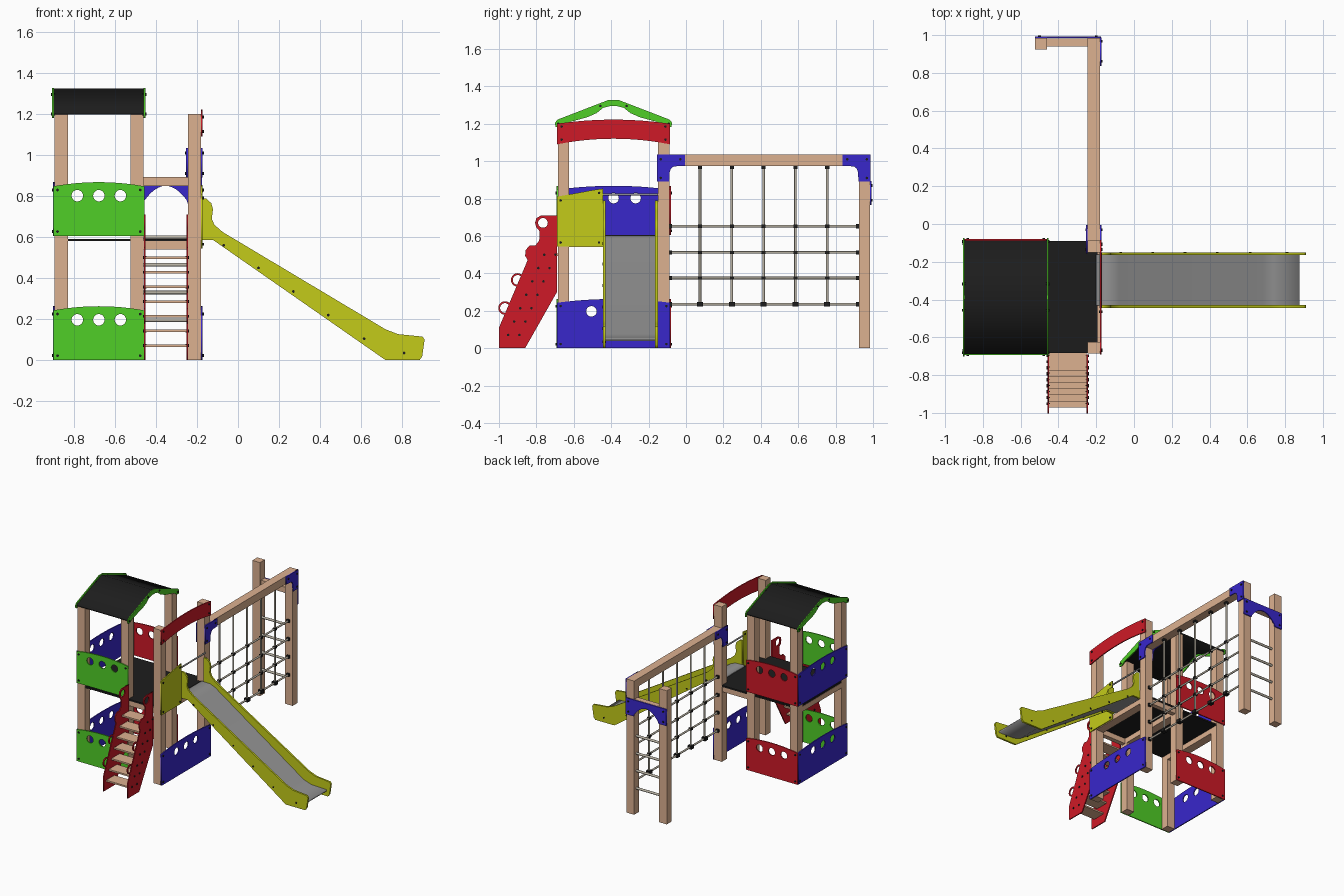
import bpy, bmesh, math
from mathutils import Matrix, Vector

if "Cube" in bpy.data.objects:
    bpy.data.objects.remove(bpy.data.objects["Cube"])


def mat(name, r, g, b):
    m = bpy.data.materials.new(name)
    m.diffuse_color = (r, g, b, 1)
    m.use_nodes = True
    m.node_tree.nodes["Principled BSDF"].inputs["Base Color"].default_value = m.diffuse_color
    return m


WOOD = mat("wood", .72, .44, .28)
GREEN = mat("green", .08, .62, .02)
RED = mat("red", .62, .01, .02)
BLUE = mat("blue", .04, .02, .6)
YELLOW = mat("yellow", .55, .6, .01)
BLACK = mat("black", .012, .012, .012)
ROPE = mat("rope", .5, .46, .38)
STEEL = mat("steel", .3, .3, .3)
round_parts = []


def add(name, me, m):
    ob = bpy.data.objects.new(name, me)
    me.materials.clear()
    me.materials.append(m)
    bpy.context.collection.objects.link(ob)
    return ob


def box(name, x, y, z, m):
    bm = bmesh.new()
    bmesh.ops.create_cube(bm, size=1)
    for v in bm.verts:
        v.co = [(a + b) / 2 + c * (b - a) for (a, b), c in zip((x, y, z), v.co)]
    me = bpy.data.meshes.new(name)
    bm.to_mesh(me)
    bm.free()
    return add(name, me, m)


def rod(name, a, b, r, m, sides=10):
    a, b = Vector(a), Vector(b)
    d = b - a
    bm = bmesh.new()
    bmesh.ops.create_cone(bm, cap_ends=True, segments=sides, radius1=r, radius2=r, depth=d.length,
                          matrix=Matrix.Translation((a + b) / 2) @ d.to_track_quat('Z', 'Y').to_matrix().to_4x4())
    me = bpy.data.meshes.new(name)
    bm.to_mesh(me)
    bm.free()
    ob = add(name, me, m)
    round_parts.append(ob)
    return ob


def circle(u, v, r, n=20):
    return [(u + r * math.cos(i * math.tau / n), v + r * math.sin(i * math.tau / n)) for i in range(n)]


def plate(name, axis, pos, loops, m, t=.008):
    """Flat board cut from outline and hole loops, standing across the x or y axis."""
    cu = bpy.data.curves.new(name, 'CURVE')
    cu.dimensions, cu.fill_mode, cu.extrude = '2D', 'BOTH', t / 2
    for pts in loops:
        s = cu.splines.new('POLY')
        s.points.add(len(pts) - 1)
        for p, (u, v) in zip(s.points, pts):
            p.co = (u, v, 0, 1)
        s.use_cyclic_u = True
    tmp = bpy.data.objects.new(name, cu)
    bpy.context.collection.objects.link(tmp)
    bpy.context.view_layer.update()
    me = bpy.data.meshes.new_from_object(tmp.evaluated_get(bpy.context.evaluated_depsgraph_get()))
    bpy.data.objects.remove(tmp)
    if axis == 'x':
        me.transform(Matrix(((0, 0, 1, pos), (1, 0, 0, 0), (0, 1, 0, 0), (0, 0, 0, 1))))
    else:
        me.transform(Matrix(((1, 0, 0, 0), (0, 0, -1, pos), (0, 1, 0, 0), (0, 0, 0, 1))))
    bm = bmesh.new()
    bm.from_mesh(me)
    bmesh.ops.remove_doubles(bm, verts=bm.verts, dist=1e-5)
    bmesh.ops.recalc_face_normals(bm, faces=bm.faces)
    bm.to_mesh(me)
    bm.free()
    return add(name, me, m)


def bolts(axis, pos, pts):
    for u, v in pts:
        a, b = [((pos + s, u, v) if axis == 'x' else (u, pos + s, v)) for s in (-.009, .009)]
        rod("bolt", a, b, .007, BLACK, 8)


def arc(u0, u1, v, rise, n=12):
    return [(u0 + (u1 - u0) * i / n, v + rise * (1 - (2 * i / n - 1) ** 2)) for i in range(n + 1)]


def panel(name, axis, pos, u0, u1, z0, m, step):
    """Safety panel with curved top and three round holes."""
    c = (u0 + u1) / 2
    loops = [[(u0, z0), (u1, z0)] + arc(u1, u0, z0 + .243, .02)]
    loops += [circle(c + k * step, z0 + .197, .028) for k in (-1, 0, 1)]
    plate(name, axis, pos, loops, m)
    bolts(axis, pos, [(u, v) for u in (u0 + .02, u1 - .02) for v in (z0 + .022, z0 + .225)])


# Posts
F, B, END = (-.685, -.625), (-.15, -.088), (.925, .985)
XL, XM, XR = (-.895, -.83), (-.525, -.46), (-.245, -.18)
for x in (XL, XM, XR):
    for y in (F, B):
        box("tower_post", x, y, (0, 1.2), WOOD)
for x in (XM, XR):
    box("end_post", x, END, (0, 1.035), WOOD)

# Platform and its beams
box("platform", (-.893, -.193), (-.683, -.09), (.58, .592), BLACK)
for x in (XL, XM, XR):
    box("cross_beam", x, (-.625, -.15), (.54, .58), WOOD)
for y in ((-.68, -.645), (-.13, -.095)):
    box("deck_beam", (-.46, -.245), y, (.54, .58), WOOD)

# Safety panels
for z in (0, .605):
    panel("front_panel", 'y', -.689, -.9, -.457, z, GREEN, .105)
    panel("back_panel", 'y', -.084, -.9, -.457, z, RED, .105)
    panel("left_panel", 'x', -.899, -.69, -.085, z, BLUE, .118)
panel("right_panel", 'x', -.176, -.69, -.085, 0, BLUE, .118)
plate("slide_side_panel", 'x', -.176,
      [[(-.69, .545), (-.445, .545), (-.445, .853), (-.5, .845), (-.69, .81)]], YELLOW)
bolts('x', -.176, [(-.67, .565), (-.67, .79), (-.465, .565), (-.465, .83)])

# Red arch over the slide
plate("top_arch", 'x', -.176, [arc(-.69, -.085, 1.09, .03) + arc(-.085, -.69, 1.2, .022)], RED)
bolts('x', -.176, [(y, z) for y in (-.665, -.11) for z in (1.115, 1.185)])

# Roof: two slabs and two gable frames
C = -.3875
half = [(.025, 1.328), (.3, 1.222), (.313, 1.205), (.31, 1.183), (.29, 1.18),
        (.25, 1.205), (.14, 1.235), (.09, 1.257), (.055, 1.285), (.02, 1.294)]
gable = [(C + d, z) for d, z in half] + [(C - d, z) for d, z in reversed(half)]
for x in (-.902, -.456):
    plate("gable_frame", 'x', x, [gable], GREEN)
    bolts('x', x, [(C + s * d, z) for s in (-1, 1) for d, z in ((.295, 1.2), (.07, 1.295))])
slab = [(C - .3, 1.197), (C, 1.312), (C + .3, 1.197), (C + .3, 1.209), (C, 1.324), (C - .3, 1.209)]
plate("roof", 'x', -.679, [slab], BLACK, .44)

# Slide
side = [(-.18, .585), (-.178, .79), (-.155, .788), (-.13, .765), (-.122, .735), (-.128, .69),
        (-.115, .66), (-.075, .625), (.72, .15), (.78, .127), (.9, .115), (.91, .1),
        (.898, .018), (.885, 0), (.72, 0), (-.12, .585)]
for y in (-.437, -.158):
    plate("slide_side", 'y', y, [side], YELLOW, .014)
    bolts('y', y, [(-.07, .56), (.1, .45), (.27, .335), (.44, .22), (.615, .105), (.81, .035)])
bed = [(-.2, .605), (-.12, .602), (-.08, .585), (.68, .075), (.74, .055), (.875, .05)]
plate("slide_bed", 'y', -.2975, [bed + [(x, z - .012) for x, z in reversed(bed)]], STEEL, .27)
rod("slide_grab_bar", (-.176, -.445, .822), (-.176, -.15, .822), .006, STEEL)

# Stairs
stair = [(-1, 0), (-.86, 0), (-.69, .3), (-.69, .71), (-.775, .71), (-.8, .695), (-.807, .67),
         (-.8, .645), (-.782, .625), (-.785, .575), (-.805, .55), (-.835, .55), (-.857, .525),
         (-.86, .495), (-.847, .47), (-1, .11)]
for x in (-.454, -.248):
    plate("stair_side", 'x', x, [stair, circle(-.765, .67, .026)], RED)
    for y, z in ((-.968, .215), (-.9, .365)):
        plate("hand_grip", 'x', x, [circle(y, z, .036), circle(y, z, .026)], RED)
for i in range(7):
    z = .065 + .0715 * i
    y = -.95 + .45 * z
    box("stair_tread", (-.45, -.252), (y - .05, y + .05), (z, z + .012), WOOD)
    for x in (-.454, -.248):
        bolts('x', x, [(y - .03, z + .006), (y + .03, z + .006)])

# Net beam and corner brackets
box("net_beam", XR, (-.088, .925), (.975, 1.035), WOOD)
bracket = [(-.155, .89), (-.09, .89), (-.088, .94), (-.08, .961), (-.065, .972), (-.005, .975),
           (-.005, 1.035), (-.155, 1.035)]
spots = [(-.135, .91), (-.135, 1.01), (-.03, 1.01)]
for x, far in ((-.176, 0), (-.249, 0), (-.176, 1)):
    flip = lambda pts: [(.832 - y, z) for y, z in pts] if far else pts
    plate("corner_bracket", 'x', x, [flip(bracket)], BLUE)
    bolts('x', x, flip(spots))

# Rope net
X = -.2125
for z in (.235, .375, .512, .652):
    rod("net_rope", (X, -.09, z), (X, .925, z), .007, ROPE)
    for y in (-.082, .917):
        box("rope_fixing", (X - .011, X + .011), (y - .008, y + .008), (z - .011, z + .011), BLACK)
for y in (.075, .245, .415, .585, .755):
    rod("net_rope", (X, y, .235), (X, y, .975), .007, ROPE)
    for z, r in ((.235, .016), (.375, .011), (.512, .011), (.652, .011), (.968, .011)):
        box("rope_knot", (X - r, X + r), (y - r, y + r), (z - r * .8, z + r * .8), BLACK)

# End ladder with arch panel
box("end_beam", (-.46, -.245), (.94, .982), (.85, .893), WOOD)
plate("end_arch", 'y', .989, [[(-.525, .893), (-.525, .765), (-.46, .765)] + arc(-.455, -.25, .78, .07)
      + [(-.245, .765), (-.176, .765), (-.176, .893)]], BLUE)
bolts('y', .989, [(x, z) for x in (-.5, -.2) for z in (.79, .87)])
for z in (.195, .33, .465, .6):
    rod("ladder_rung", (-.465, .955, z), (-.24, .955, z), .009, ROPE)

# Smooth the round parts
for ob in round_parts:
    ob.select_set(True)
bpy.context.view_layer.objects.active = round_parts[0]
bpy.ops.object.shade_smooth_by_angle(angle=math.radians(50))
